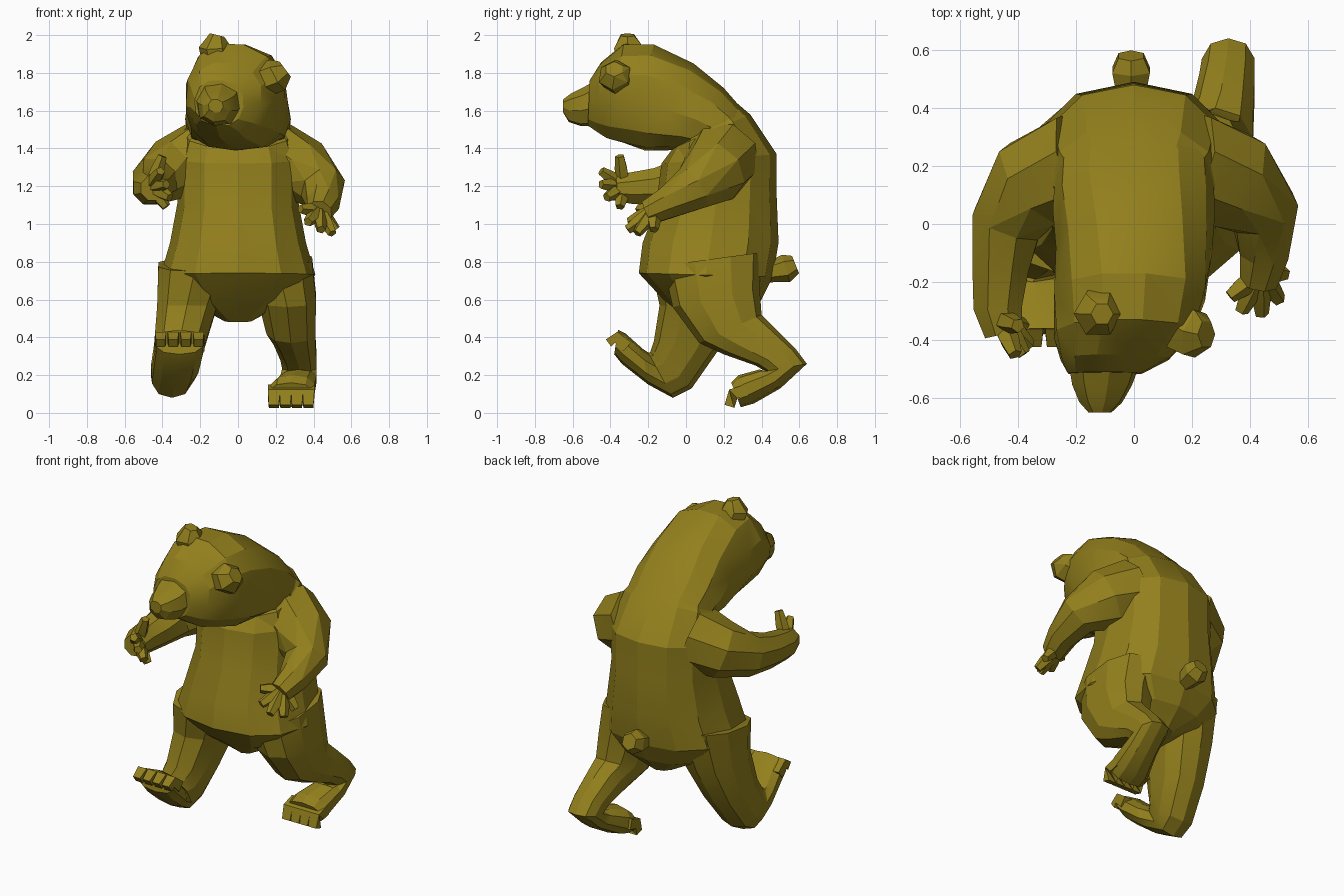
import bpy, bmesh
from math import cos, sin, pi, copysign
from mathutils import Vector as V

fur = bpy.data.materials.new("olive_fur")
fur.diffuse_color = (0.29, 0.215, 0.012, 1)


def loft(name, rings, n):
    """Skin rings given as (front point, back point, half width)."""
    bm = bmesh.new()
    loops = []
    for f, b, hw in rings:
        f, b = V(f), V(b)
        c, u = (f + b) / 2, (b - f) / 2
        d = u.normalized()
        w = (V((1, 0, 0)) - d * d.x).normalized() * hw
        loop = []
        for i in range(n):
            a = 2 * pi * i / n
            ca, sa = cos(a), sin(a)
            k = lambda t: copysign(abs(t) ** 0.85, t) if abs(t) > 1e-6 else 0
            loop.append(bm.verts.new(c + u * k(ca) + w * k(sa)))
        loops.append(loop)
    for p, q in zip(loops, loops[1:]):
        for i in range(n):
            j = (i + 1) % n
            bm.faces.new((p[i], p[j], q[j], q[i]))
    bm.faces.new(loops[0][::-1])
    bm.faces.new(loops[-1])
    finish(name, bm)


def tube(name, path, n=8):
    """Skin a path of (point, radius)."""
    bm = bmesh.new()
    pts = [V(p) for p, r in path]
    loops = []
    for i, (p, r) in enumerate(path):
        t = (pts[min(i + 1, len(pts) - 1)] - pts[max(i - 1, 0)]).normalized()
        ref = V((0, 0, 1)) if abs(t.z) < 0.85 else V((1, 0, 0))
        s = t.cross(ref).normalized()
        u = s.cross(t)
        loops.append([bm.verts.new(pts[i] + s * r * cos(2 * pi * (k + .5) / n) + u * r * sin(2 * pi * (k + .5) / n))
                      for k in range(n)])
    for p, q in zip(loops, loops[1:]):
        for i in range(n):
            j = (i + 1) % n
            bm.faces.new((p[i], p[j], q[j], q[i]))
    bm.faces.new(loops[0][::-1])
    bm.faces.new(loops[-1])
    finish(name, bm)


def finish(name, bm):
    bmesh.ops.triangulate(bm, faces=[f for f in bm.faces if len(f.verts) == 4])
    bmesh.ops.recalc_face_normals(bm, faces=bm.faces)
    me = bpy.data.meshes.new(name)
    bm.to_mesh(me)
    bm.free()
    me.materials.append(fur)
    ob = bpy.data.objects.new(name, me)
    bpy.context.collection.objects.link(ob)
    bpy.ops.object.select_all(action='DESELECT')
    bpy.context.view_layer.objects.active = ob
    ob.select_set(True)
    bpy.ops.object.shade_smooth_by_angle(angle=0.3)


# Torso from crotch up to the shoulders
loft("torso", [((0, yf, zf), (0, yb, zb), w) for yf, zf, yb, zb, w in [
    (0.03, 0.48, 0.30, 0.50, 0.08),
    (-0.12, 0.60, 0.40, 0.60, 0.28),
    (-0.25, 0.74, 0.46, 0.72, 0.41),
    (-0.23, 0.90, 0.49, 0.90, 0.36),
    (-0.16, 1.08, 0.48, 1.15, 0.32),
    (-0.13, 1.32, 0.48, 1.37, 0.32),
    (-0.07, 1.40, 0.34, 1.58, 0.29),
    (0.00, 1.45, 0.20, 1.70, 0.22)]], 12)

# Neck and head, rolled and turned to one side
loft("head", [
    ((0, 0.05, 1.40), (0, 0.34, 1.56), 0.27),
    ((0, -0.10, 1.39), (0, 0.20, 1.72), 0.28),
    ((-0.02, -0.22, 1.39), (0.02, 0.04, 1.85), 0.27),
    ((-0.07, -0.33, 1.43), (0.04, -0.17, 1.95), 0.265),
    ((-0.10, -0.42, 1.46), (0.03, -0.33, 1.95), 0.24),
    ((-0.11, -0.48, 1.50), (-0.02, -0.45, 1.85), 0.19),
    ((-0.12, -0.52, 1.52), (-0.08, -0.51, 1.76), 0.13)], 12)

# Snout and nose
loft("snout", [
    ((-0.12, -0.46, 1.52), (-0.08, -0.46, 1.77), 0.13),
    ((-0.13, -0.56, 1.52), (-0.09, -0.55, 1.72), 0.105),
    ((-0.13, -0.62, 1.54), (-0.10, -0.61, 1.69), 0.075),
    ((-0.125, -0.65, 1.59), (-0.11, -0.65, 1.66), 0.04)], 8)

# Ears and tail
tube("ear_right", [((-0.10, -0.28, 1.84), 0.085), ((-0.125, -0.31, 1.94), 0.083), ((-0.11, -0.31, 2.0), 0.04)], 6)
tube("ear_left", [((0.14, -0.35, 1.76), 0.09), ((0.21, -0.38, 1.79), 0.09), ((0.25, -0.38, 1.82), 0.05)], 6)
tube("tail", [((-0.01, 0.42, 0.74), 0.05), ((-0.01, 0.53, 0.765), 0.075), ((-0.01, 0.58, 0.785), 0.05)], 6)

# Legs: side outline (front y z, back y z), centre x, half width
legs = {
    "leg_left": [
        (-0.12, 0.78, 0.40, 0.85, 0.21, 0.19), (-0.07, 0.56, 0.39, 0.66, 0.26, 0.16),
        (0.07, 0.37, 0.40, 0.52, 0.28, 0.135), (0.20, 0.31, 0.46, 0.46, 0.30, 0.115),
        (0.37, 0.25, 0.58, 0.34, 0.32, 0.10), (0.42, 0.22, 0.64, 0.26, 0.325, 0.095),
        (0.39, 0.23, 0.50, 0.13, 0.32, 0.10), (0.28, 0.20, 0.36, 0.05, 0.29, 0.12),
        (0.24, 0.16, 0.29, 0.03, 0.28, 0.12)],
    "leg_right": [
        (-0.18, 0.75, 0.36, 0.82, -0.23, 0.20), (-0.14, 0.57, 0.28, 0.55, -0.27, 0.165),
        (-0.17, 0.38, 0.17, 0.33, -0.31, 0.14), (-0.19, 0.32, 0.03, 0.13, -0.34, 0.125),
        (-0.20, 0.32, -0.07, 0.08, -0.35, 0.11), (-0.23, 0.34, -0.20, 0.15, -0.33, 0.125),
        (-0.32, 0.42, -0.34, 0.26, -0.31, 0.13), (-0.36, 0.44, -0.38, 0.31, -0.31, 0.13)]}
for name, rows in legs.items():
    loft(name, [((x, a, b), (x, c, d), w) for a, b, c, d, x, w in rows], 10)

# Toes
for i in range(4):
    xl, xr = 0.19 + 0.061 * i, -0.41 + 0.067 * i
    tube(f"toe_left_{i}", [((xl, 0.32, 0.12), 0.045), ((xl, 0.25, 0.10), 0.045), ((xl, 0.23, 0.035), 0.038)], 4)
    tube(f"toe_right_{i}", [((xr, -0.31, 0.35), 0.045), ((xr, -0.37, 0.40), 0.042), ((xr, -0.41, 0.37), 0.034)], 4)

# Arms
tube("arm_left", [((0.18, 0.20, 1.36), 0.20), ((0.34, 0.15, 1.28), 0.18), ((0.45, 0.04, 1.19), 0.125),
                  ((0.45, -0.10, 1.11), 0.09), ((0.43, -0.20, 1.06), 0.07)])
tube("arm_right", [((-0.18, 0.20, 1.36), 0.20), ((-0.35, 0.14, 1.29), 0.17), ((-0.44, 0.0, 1.23), 0.13),
                   ((-0.46, -0.15, 1.20), 0.105), ((-0.47, -0.29, 1.19), 0.09), ((-0.45, -0.38, 1.19), 0.07)])

# Fingers: palm start and fingertips
hands = {
    "left": ((0.43, -0.17, 1.07), [(0.33, -0.25, 1.08), (0.37, -0.30, 1.01), (0.44, -0.31, 0.97),
                                   (0.50, -0.26, 0.95), (0.52, -0.17, 0.97)]),
    "right": ((-0.46, -0.33, 1.20), [(-0.40, -0.35, 1.36), (-0.41, -0.45, 1.28), (-0.38, -0.45, 1.21),
                                     (-0.36, -0.42, 1.14), (-0.38, -0.35, 1.09)])}
for side, (palm, tips) in hands.items():
    for i, tip in enumerate(tips):
        mid = V(palm).lerp(V(tip), 0.6)
        tube(f"finger_{side}_{i}", [(palm, 0.04), (tuple(mid), 0.036), (tip, 0.025)], 5)
